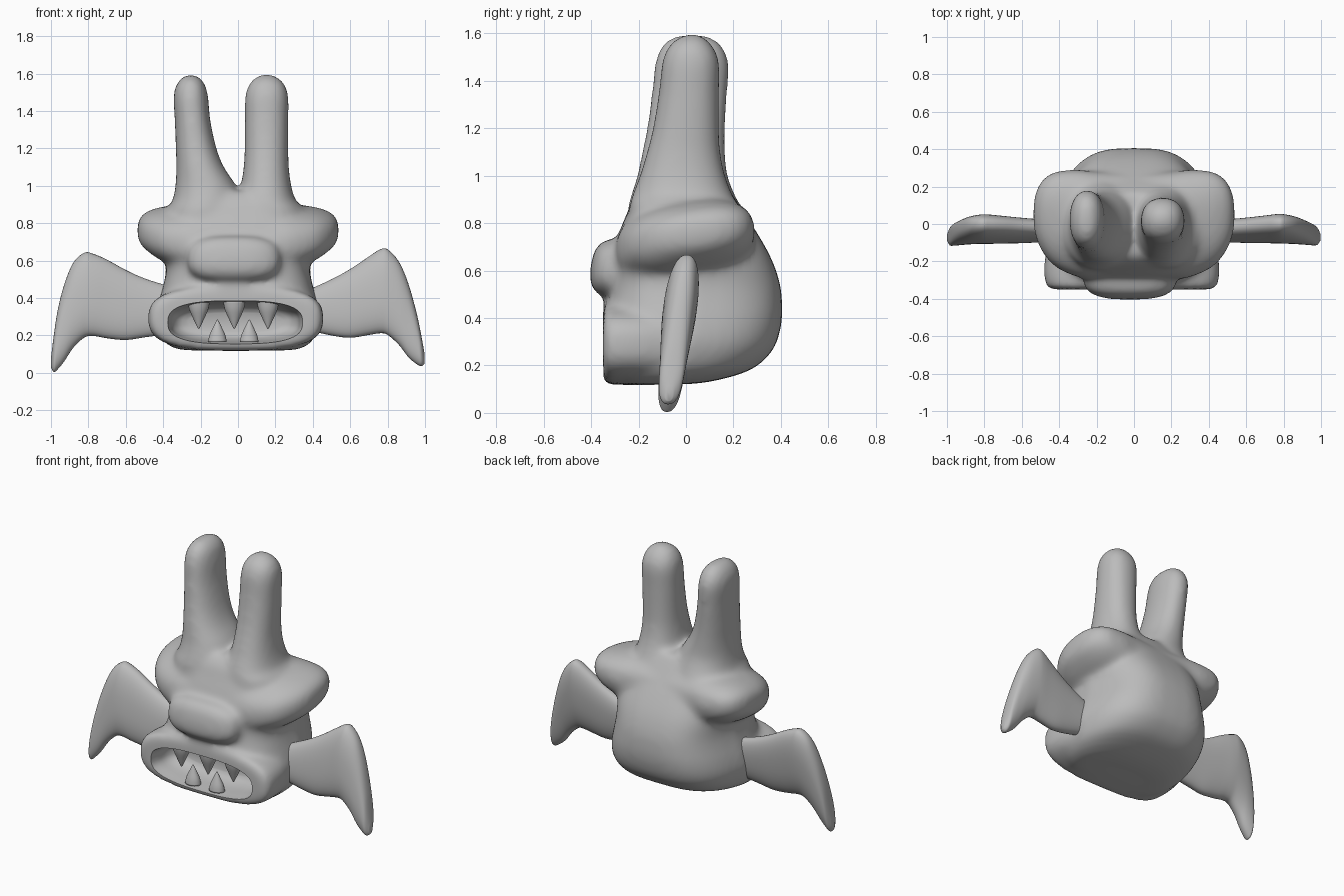
import bpy, bmesh, math
from mathutils import Vector, Matrix

if "Cube" in bpy.data.objects:
    bpy.data.objects.remove(bpy.data.objects["Cube"])

grey = bpy.data.materials.new("plain grey")
grey.use_nodes = True
COLOUR = (0.5, 0.5, 0.5, 1)
grey.diffuse_color = COLOUR
grey.node_tree.nodes["Principled BSDF"].inputs["Base Color"].default_value = COLOUR


def finish(bm, name):
    bmesh.ops.recalc_face_normals(bm, faces=bm.faces)
    mesh = bpy.data.meshes.new(name)
    bm.to_mesh(mesh)
    bm.free()
    mesh.materials.append(grey)
    mesh.shade_smooth()
    ob = bpy.data.objects.new(name, mesh)
    bpy.context.collection.objects.link(ob)
    return ob


def spline(rows, steps):
    """Catmull-Rom interpolation of section rows."""
    rows = [Vector(r) for r in rows]
    out = []
    for i in range(len(rows) - 1):
        a, b, c, d = rows[max(i - 1, 0)], rows[i], rows[i + 1], rows[min(i + 2, len(rows) - 1)]
        for k in range(steps):
            t = k / steps
            out.append(b + (c - a) * t / 2 + (a * 2 - b * 5 + c * 4 - d) * t * t / 2
                       + (b * 3 - a - c * 3 + d) * t ** 3 / 2)
    return out + [rows[-1]]


def loft(bm, rows, place, power=2, taper=0, steps=4, n=40):
    """Superellipse rings; row = (position, u min, u max, v min, v max)."""
    rings = []
    for t, u0, u1, v0, v1 in spline(rows, steps):
        ring = []
        for k in range(n):
            a = math.tau * k / n
            c, s = math.cos(a), math.sin(a)
            c = math.copysign(abs(c) ** (2 / power), c)
            s = math.copysign(abs(s) ** (2 / power), s)
            u = (u0 + u1) / 2 + (u1 - u0) / 2 * c * (1 - taper * max(s, 0))
            v = (v0 + v1) / 2 + (v1 - v0) / 2 * s
            ring.append(bm.verts.new(place(t, u, v)))
        rings.append(ring)
    for r, q in zip(rings, rings[1:]):
        for k in range(n):
            bm.faces.new((r[k], r[(k + 1) % n], q[(k + 1) % n], q[k]))
    bm.faces.new(rings[0])
    bm.faces.new(rings[-1])


def blob(bm, centre, half, power, tilt=0):
    """Rounded box made by inflating a sphere."""
    made = bmesh.ops.create_uvsphere(bm, u_segments=48, v_segments=32, radius=1)
    turn = Matrix.Rotation(tilt, 3, 'X')
    for v in made["verts"]:
        k = sum(abs(x) ** power for x in v.co) ** (-1 / power)
        v.co = turn @ Vector(x * k * h for x, h in zip(v.co, half)) + Vector(centre)


def apply(ob):
    bpy.context.view_layer.objects.active = ob
    for m in list(ob.modifiers):
        bpy.ops.object.modifier_apply(modifier=m.name)


def upright(t, u, v):
    return (u, v, t)


def forward(t, u, v):
    return (u, t, v)


# Body: torso, muzzle, brow, nose and ears fused into one skin
bm = bmesh.new()
torso = [(.12, .27, -.27, 0), (.135, .35, -.31, .12), (.18, .405, -.32, .27),
         (.25, .43, -.33, .355), (.32, .435, -.33, .39), (.4, .42, -.33, .405),
         (.47, .40, -.325, .405), (.55, .385, -.31, .395), (.65, .395, -.3, .36),
         (.75, .39, -.285, .305), (.85, .35, -.245, .24), (.92, .29, -.215, .195), (.97, .16, -.17, .16)]
loft(bm, [(z, -w, w, f, b) for z, w, f, b in torso], upright, 3.2, .2)
muzzle = [(-.35, .425, .13, .44), (-.335, .455, .12, .462), (-.25, .47, .118, .465),
          (-.1, .45, .12, .46), (.1, .38, .15, .44)]
loft(bm, [(y, -w - .012, w - .012, z0, z1) for y, w, z0, z1 in muzzle], forward, 2.8)

# Brow, tapering sideways to a blunt ridge at each temple
brow = [(0, -.29, .27, .53, .9), (.2, -.295, .28, .54, .905), (.3, -.285, .29, .56, .895),
        (.42, -.23, .28, .61, .875), (.49, -.15, .235, .655, .85), (.525, -.07, .17, .69, .82),
        (.538, 0, .1, .73, .78)]
for side in (-1, 1):
    loft(bm, brow, lambda t, u, v: (side * t, u, v + .13 * u), 2.4)
blob(bm, (-.022, -.29, .605), (.25, .112, .125), 2.8, -.15)
ear_right = [(.6, -.34, 0, -.25, .25), (.85, -.38, .01, -.245, .23), (.92, -.35, .01, -.23, .205),
             (1, -.335, -.01, -.205, .175), (1.1, -.33, -.075, -.185, .165), (1.2, -.333, -.115, -.165, .165),
             (1.35, -.338, -.148, -.145, .175), (1.48, -.345, -.16, -.13, .18),
             (1.55, -.325, -.18, -.1, .15), (1.585, -.29, -.215, -.05, .1), (1.595, -.26, -.24, .01, .05)]
ear_left = [(.6, 0, .34, -.25, .25), (.85, -.01, .36, -.24, .22), (.92, -.01, .31, -.225, .195),
            (1, .015, .285, -.195, .165), (1.1, .03, .272, -.165, .145), (1.2, .035, .27, -.14, .14),
            (1.35, .036, .27, -.115, .14), (1.48, .038, .27, -.1, .14),
            (1.55, .063, .245, -.07, .11), (1.587, .105, .2, -.02, .07), (1.6, .145, .16, .01, .04)]
for ear in (ear_right, ear_left):
    loft(bm, ear, upright, 2.2)
body = finish(bm, "body")
fuse = body.modifiers.new("fuse", 'REMESH')
fuse.mode, fuse.voxel_size = 'VOXEL', .016
soften = body.modifiers.new("soften", 'SMOOTH')
soften.factor, soften.iterations = .5, 20
apply(body)

# Mouth hollow, shaped like a shallow bowl
bm = bmesh.new()
hollow = [(-.4, .37, .12), (-.335, .357, .114), (-.29, .347, .108), (-.22, .335, .098), (-.17, .3, .078),
          (-.15, .25, .05)]
loft(bm, [(y, -.015 - w, -.015 + w, .27 - h, .27 + h) for y, w, h in hollow],
     forward, 2.8, steps=3, n=64)
cutter = finish(bm, "mouth_cutter")
cut = body.modifiers.new("mouth", 'BOOLEAN')
cut.operation, cut.object, cut.solver = 'DIFFERENCE', cutter, 'EXACT'
apply(body)
bpy.data.objects.remove(cutter)
body.data.set_sharp_from_angle(angle=math.radians(50))

# Teeth: three above, two below
teeth = [("upper", x, -.275, .385, .235, .06) for x in (-.21, -.02, .16)]
teeth += [("lower", x, -.3, .165, .285, .05) for x in (-.11, .06)]
for i, (row, x, y, base, tip, r) in enumerate(teeth):
    bm = bmesh.new()
    shape = [(0, 1), (.3, .85), (.65, .47), (.92, .15), (1, .03)]
    loft(bm, [(base + (tip - base) * t, x - r * k, x + r * k, y - .8 * r * k, y + .8 * r * k)
              for t, k in shape], upright, 2, steps=3, n=20)
    finish(bm, f"{row}_tooth_{i + 1}")

# Wings: lens-shaped slices leaning back towards the top
wing_right = [(.39, .205, .47, .053), (.5, .19, .505, .057), (.6, .176, .55, .062), (.7, .185, .605, .067),
              (.77, .197, .635, .071), (.82, .19, .643, .071), (.88, .135, .59, .066),
              (.93, .06, .47, .059), (.965, .018, .33, .053), (.985, .004, .2, .044), (1, .03, .08, .015)]
wing_left = [(.39, .225, .45, .053), (.5, .2, .5, .057), (.6, .188, .555, .062), (.7, .203, .622, .067),
             (.76, .212, .66, .071), (.8, .203, .66, .071), (.86, .15, .595, .066),
             (.91, .085, .48, .059), (.955, .047, .32, .053), (.98, .036, .2, .044), (.998, .05, .1, .015)]
for name, side, rows in (("right_wing", -1, wing_right), ("left_wing", 1, wing_left)):
    bm = bmesh.new()
    loft(bm, [(x, -h, h, z0, z1) for x, z0, z1, h in rows],
         lambda t, u, v: (side * t, u - .08 + .125 * v, v), 2.3)
    wing = finish(bm, name)
    wing.data.set_sharp_from_angle(angle=math.radians(60))
